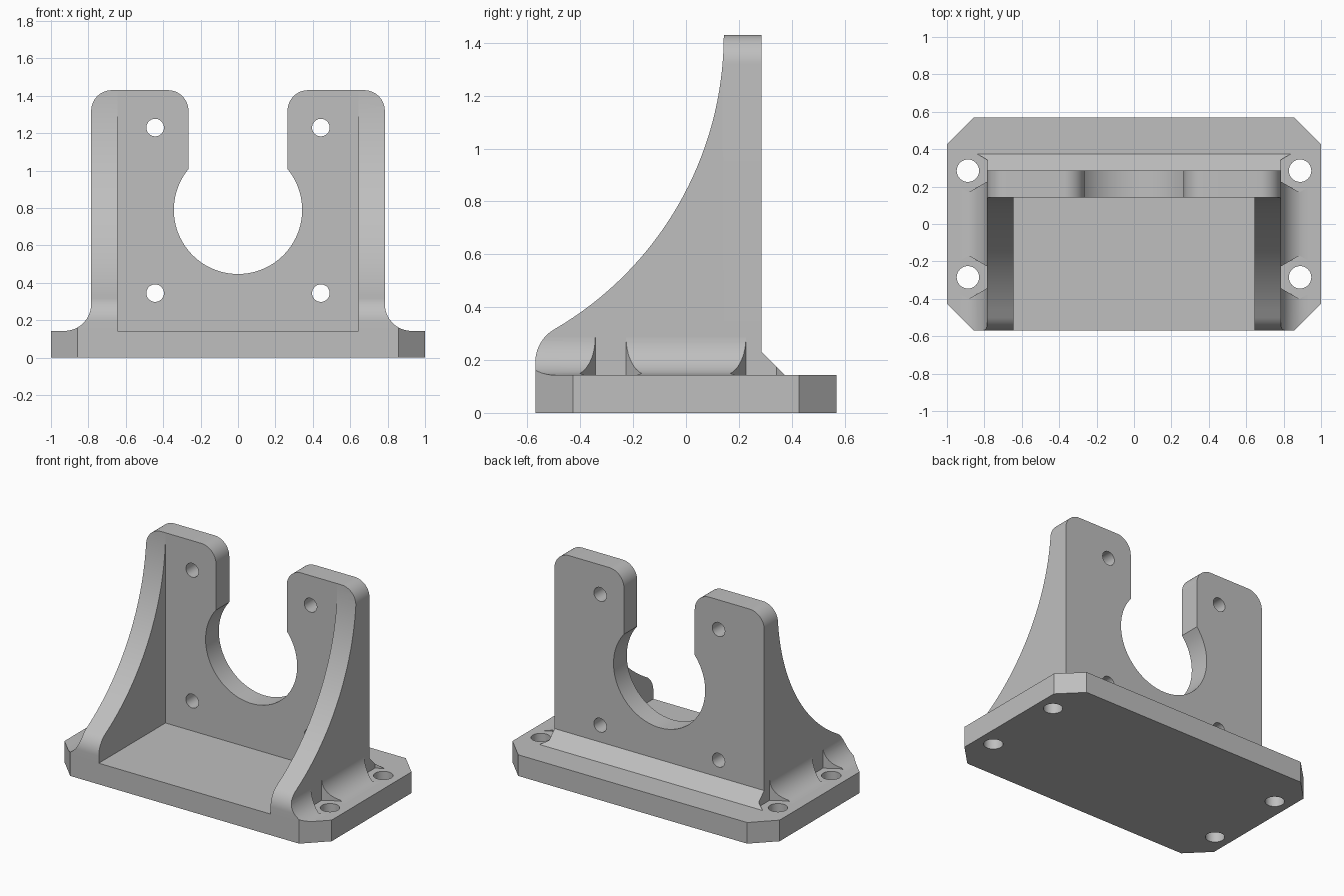
import bpy, bmesh
from math import sin, cos, radians, degrees, atan2, sqrt

if "Cube" in bpy.data.objects:
    bpy.data.objects.remove(bpy.data.objects["Cube"], do_unlink=True)

grey = bpy.data.materials.new("plain_grey")
grey.use_nodes = True
colour = (0.52, 0.52, 0.52, 1)
grey.diffuse_color = colour
grey.node_tree.nodes["Principled BSDF"].inputs["Base Color"].default_value = colour

DECK = 0.143      # top of the base, also wall thickness
FRONT, BACK = -0.57, 0.285
WIDE = 0.785      # outer half width of the upright


def arc(cx, cy, r, a0, a1, n=12):
    angles = [radians(a0 + (a1 - a0) * i / n) for i in range(n + 1)]
    return [(cx + r * cos(a), cy + r * sin(a)) for a in angles]


def prism(name, outline, axis, lo, hi):
    """Extrude a 2D outline along an axis, from lo to hi."""
    place = {"x": lambda u, v, d: (d, u, v),
             "y": lambda u, v, d: (u, d, v),
             "z": lambda u, v, d: (u, v, d)}[axis]
    bm = bmesh.new()
    rings = [[bm.verts.new(place(u, v, d)) for u, v in outline] for d in (lo, hi)]
    for ring in rings:
        bm.faces.new(ring)
    n = len(outline)
    for i in range(n):
        j = (i + 1) % n
        bm.faces.new((rings[0][i], rings[0][j], rings[1][j], rings[1][i]))
    bmesh.ops.recalc_face_normals(bm, faces=bm.faces)
    mesh = bpy.data.meshes.new(name)
    bm.to_mesh(mesh)
    bm.free()
    mesh.materials.append(grey)
    obj = bpy.data.objects.new(name, mesh)
    bpy.context.collection.objects.link(obj)
    return obj


def select(obj):
    bpy.ops.object.select_all(action="DESELECT")
    obj.select_set(True)
    bpy.context.view_layer.objects.active = obj


def carve(obj, cutters, operation="DIFFERENCE"):
    """Apply each cutter to the part, then discard it."""
    select(obj)
    for cutter in cutters:
        cutter.hide_render = True
        mod = obj.modifiers.new("carve", "BOOLEAN")
        mod.operation = operation
        mod.solver = "EXACT"
        mod.object = cutter
        bpy.ops.object.modifier_apply(modifier=mod.name)
        bpy.data.objects.remove(cutter, do_unlink=True)


def finish(obj):
    select(obj)
    bpy.ops.object.shade_smooth_by_angle(angle=radians(25))


def hex_cutters(sides):
    return [prism("hex_cutter", arc(s * 0.885, y, 0.116, 30, 330, 5), "z", 0.05, 0.6)
            for s in sides for y in (-BACK, BACK)]


def round_cutters(spots, r, axis):
    return [prism("hole_cutter", arc(u, v, r, 0, 348.75, 31), axis, -0.5, 0.5)
            for u, v in spots]


# Outlines: base footprint, upright plate, and curved gusset
c = 0.143
quarter = [(1, 0.57 - c), (1 - c, 0.57)]
footprint = (quarter + [(-x, y) for x, y in reversed(quarter)]
             + [(-x, -y) for x, y in quarter] + [(x, -y) for x, y in reversed(quarter)])

start = degrees(atan2(sqrt(0.343 ** 2 - 0.265 ** 2), 0.265))
half = ([(WIDE, DECK)] + arc(0.675, 1.32, 0.11, 0, 90) + arc(0.375, 1.32, 0.11, 90, 180)
        + arc(0, 0.79, 0.343, start, -90, 32))
plate_outline = half + [(-x, z) for x, z in reversed(half[:-1])]

sweep_y, sweep_z, sweep_r, nose_r = -1.145, 1.43, 1.288, 0.143
nose_y = FRONT + nose_r
nose_z = sweep_z - sqrt((sweep_r + nose_r) ** 2 - (nose_y - sweep_y) ** 2)
lean = degrees(atan2(sweep_z - nose_z, sweep_y - nose_y))
gusset_outline = ([(FRONT, 0.05)] + arc(nose_y, nose_z, nose_r, 180, lean)
                  + arc(sweep_y, sweep_z, sweep_r, lean - 180, 0, 32)[1:]
                  + [(BACK, sweep_z), (BACK, 0.05)])

# Base with four bolt holes
base = prism("base_plate", footprint, "z", 0, DECK)
carve(base, round_cutters([(x, y) for x in (-0.888, 0.888) for y in (-BACK, BACK)], 0.06, "z"))
finish(base)

# Upright plate with open round notch and four screw holes
plate = prism("upright_plate", plate_outline, "y", DECK, BACK)
carve(plate, round_cutters([(x, z) for x in (-0.443, 0.443) for z in (0.345, 1.23)], 0.047, "y"))
finish(plate)

for side, s in (("left", 1), ("right", -1)):
    # Curved side gusset, trimmed to the plate's rounded shoulder
    wall = prism(side + "_gusset", gusset_outline, "x", *sorted((s * 0.643, s * 0.9)))
    carve(wall, [prism("shoulder_trim", plate_outline, "y", -0.8, DECK)], "INTERSECT")
    finish(wall)

    # Concave fillet along the outer foot, relieved around the bolts
    r = 0.143
    profile = [(WIDE, DECK)] + arc(WIDE + r, DECK + r, r, 270, 180, 14)
    fillet = prism(side + "_foot_fillet", [(s * x, z) for x, z in profile], "y", -0.8, 0.5)
    carve(fillet, [prism("nose_trim", gusset_outline, "x", -1.2, 1.2),
                   prism("corner_trim", footprint, "z", -1, 1)], "INTERSECT")
    carve(fillet, hex_cutters([s]))
    finish(fillet)

# Sloped strip along the back of the upright
strip = prism("back_chamfer", [(BACK, DECK), (BACK + 0.088, DECK), (BACK, DECK + 0.088)],
              "x", -0.84, 0.84)
carve(strip, hex_cutters([-1, 1]))
finish(strip)
